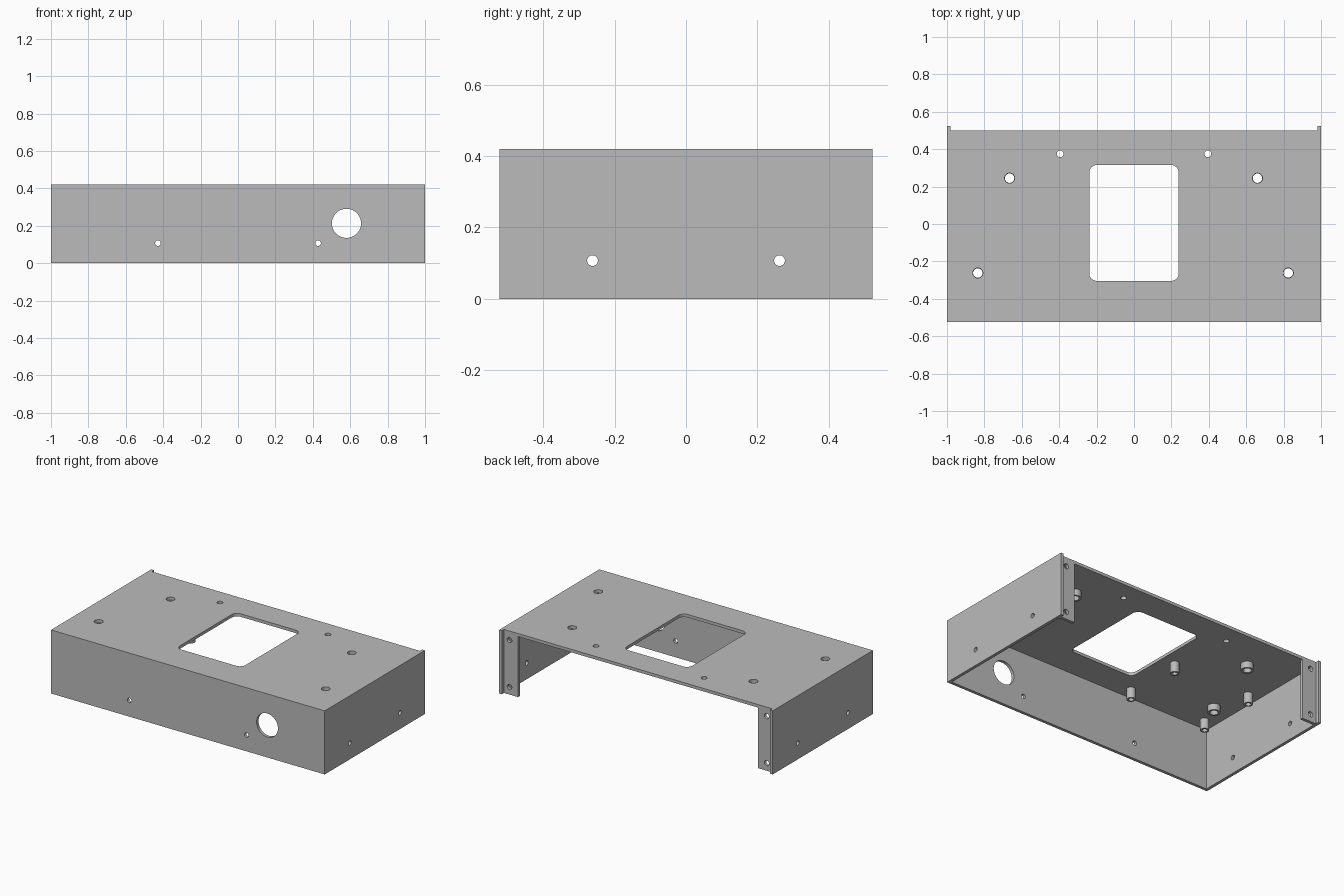
import bpy, bmesh
from math import sin, cos, pi
from mathutils import Matrix, Vector

cube = bpy.data.objects.get("Cube")
if cube:
    bpy.data.objects.remove(cube, do_unlink=True)

# Overall sizes
W, D, H, T = 1.0, 0.523, 0.42, 0.02
BACK = 0.50

grey = bpy.data.materials.new("metal_grey")
grey.use_nodes = True
grey.diffuse_color = (0.5, 0.5, 0.5, 1)
grey.node_tree.nodes["Principled BSDF"].inputs["Base Color"].default_value = (0.5, 0.5, 0.5, 1)

X, Y, Z = Vector((1, 0, 0)), Vector((0, 1, 0)), Vector((0, 0, 1))


def circle(x, y, r, n=32):
    return [(x + r * cos(2 * pi * i / n), y + r * sin(2 * pi * i / n)) for i in range(n)]


def rect(x0, x1, y0, y1, r=0.0, n=8):
    if r == 0:
        return [(x0, y0), (x1, y0), (x1, y1), (x0, y1)]
    corners = [(x1 - r, y1 - r), (x0 + r, y1 - r), (x0 + r, y0 + r), (x1 - r, y0 + r)]
    return [(cx + r * cos(pi / 2 * (k + i / n)), cy + r * sin(pi / 2 * (k + i / n)))
            for k, (cx, cy) in enumerate(corners) for i in range(n + 1)]


def plate(name, outlines, thick, u, v, origin):
    """Flat sheet with holes; outlines lie in the u, v plane, centred on origin."""
    curve = bpy.data.curves.new(name + "_profile", "CURVE")
    curve.dimensions = "2D"
    curve.fill_mode = "BOTH"
    curve.extrude = thick / 2
    for pts in outlines:
        spline = curve.splines.new("POLY")
        spline.points.add(len(pts) - 1)
        for p, (a, b) in zip(spline.points, pts):
            p.co = (a, b, 0, 1)
        spline.use_cyclic_u = True
    temp = bpy.data.objects.new(name + "_profile", curve)
    bpy.context.collection.objects.link(temp)
    bpy.context.view_layer.update()
    mesh = bpy.data.meshes.new_from_object(temp.evaluated_get(bpy.context.evaluated_depsgraph_get()))
    bpy.data.objects.remove(temp, do_unlink=True)
    bpy.data.curves.remove(curve)

    # Weld the caps to the rims and stand the sheet in place
    frame = Matrix((u, v, u.cross(v))).transposed().to_4x4()
    bm = bmesh.new()
    bm.from_mesh(mesh)
    bmesh.ops.remove_doubles(bm, verts=bm.verts, dist=1e-5)
    bm.transform(Matrix.Translation(origin) @ frame)
    bmesh.ops.recalc_face_normals(bm, faces=bm.faces)
    bm.to_mesh(mesh)
    bm.free()
    mesh.name = name
    mesh.materials.clear()
    mesh.materials.append(grey)
    obj = bpy.data.objects.new(name, mesh)
    bpy.context.collection.objects.link(obj)
    bpy.ops.object.select_all(action="DESELECT")
    obj.select_set(True)
    bpy.context.view_layer.objects.active = obj
    bpy.ops.object.shade_smooth_by_angle()
    return obj


# Top sheet with window, mounting holes and small back holes
bosses = [(-0.665, 0.245), (0.66, 0.245), (-0.835, -0.262), (0.825, -0.262)]
top = [rect(-W + T, W - T, -D + T, BACK), rect(-0.239, 0.239, -0.304, 0.315, 0.04)]
top += [circle(x, y, 0.027) for x, y in bosses]
top += [circle(s * 0.395, 0.375, 0.018) for s in (-1, 1)]
plate("top_panel", top, T, X, Y, Z * (H - T / 2))

# Front sheet with the large round opening
front = [rect(-W + T, W - T, 0, H), circle(0.58, 0.213, 0.078)]
front += [circle(s * 0.428, 0.107, 0.015) for s in (-1, 1)]
plate("front_panel", front, T, X, Z, Y * (-D + T / 2))

# Side sheets and the inset back flanges
for s, side in ((1, "left"), (-1, "right")):
    wall = [rect(-D, D, 0, H)] + [circle(k * 0.262, 0.107, 0.015) for k in (-1, 1)]
    plate(side + "_panel", wall, T, Y, Z, X * s * (W - T / 2))
    xs = sorted((s * 0.878, s * (W - T)))
    flange = [rect(xs[0], xs[1], 0, H - T)]
    flange += [circle(s * 0.94, z, 0.017) for z in (0.05, 0.36)]
    plate(side + "_back_flange", flange, T, X, Z, Y * (BACK - T / 2))

# Short wide bosses under the mounting holes
for i, (x, y) in enumerate(bosses):
    plate(f"mounting_boss_{i + 1}", [circle(0, 0, 0.038), circle(0, 0, 0.025)], 0.042,
          X, Y, Vector((x, y, H - T - 0.021)))

# Tall slim standoffs in a rectangle under the top sheet
for i, (x, y) in enumerate((x, y) for x in (-0.33, -0.896) for y in (-0.02, -0.42)):
    plate(f"standoff_{i + 1}", [circle(0, 0, 0.027), circle(0, 0, 0.016)], 0.07,
          X, Y, Vector((x, y, H - T - 0.035)))
